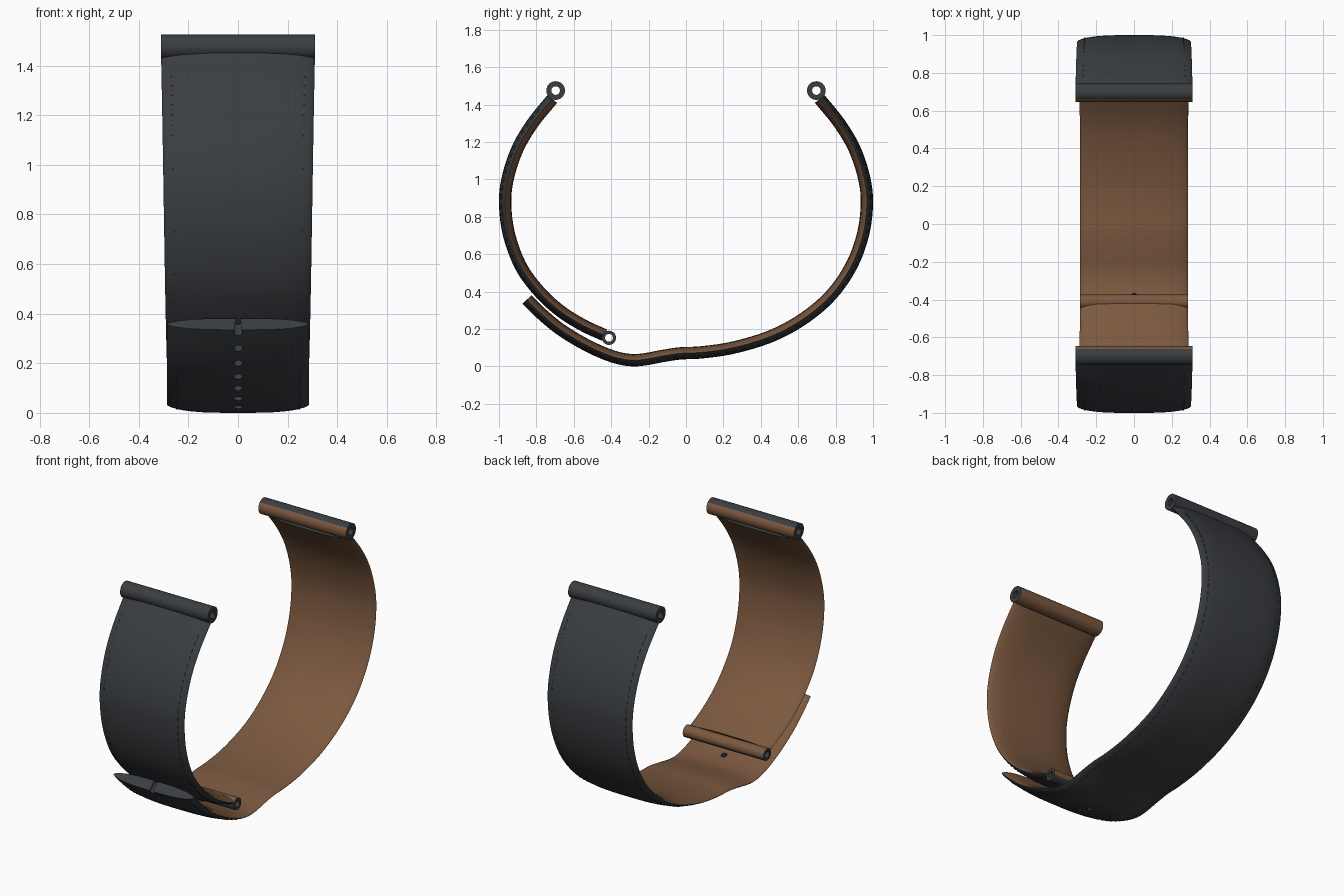
import bpy, bmesh, math
from mathutils import Vector, Matrix

if "Cube" in bpy.data.objects:
    bpy.data.objects.remove(bpy.data.objects["Cube"])

def material(name, rgb):
    m = bpy.data.materials.new(name)
    m.diffuse_color = (*rgb, 1)
    m.use_nodes = True
    m.node_tree.nodes["Principled BSDF"].inputs["Base Color"].default_value = m.diffuse_color
    return m

DARK = material("dark_leather", (0.042, 0.048, 0.053))
BROWN = material("brown_lining", (0.2, 0.1, 0.05))
T = 0.033  # half thickness of the strap

def finish(bm, name):
    bmesh.ops.recalc_face_normals(bm, faces=bm.faces)
    me = bpy.data.meshes.new(name)
    bm.to_mesh(me)
    bm.free()
    ob = bpy.data.objects.new(name, me)
    bpy.context.collection.objects.link(ob)
    me.materials.append(DARK)
    me.materials.append(BROWN)
    return ob

def smooth(ob):
    bpy.ops.object.select_all(action='DESELECT')
    ob.select_set(True)
    bpy.context.view_layer.objects.active = ob
    bpy.ops.object.shade_smooth_by_angle(angle=math.radians(35))

class Path:
    """Smooth side-view curve (y, z), sampled by arc length."""
    def __init__(self, pts, side):
        self.side = side
        p = [Vector(q) for q in pts]
        p = [2 * p[0] - p[1]] + p + [2 * p[-1] - p[-2]]
        self.pts = []
        for i in range(1, len(p) - 2):
            a, b, c, d = p[i - 1:i + 3]
            for k in range(12):
                t = k / 12
                self.pts.append(0.5 * (2 * b + (c - a) * t + (2 * a - 5 * b + 4 * c - d) * t * t
                                       + (3 * b - a - 3 * c + d) * t ** 3))
        self.pts.append(p[-2])
        self.s = [0]
        for a, b in zip(self.pts, self.pts[1:]):
            self.s.append(self.s[-1] + (b - a).length)
        self.length = self.s[-1]

    def pos(self, s):
        i = 0
        while i < len(self.s) - 2 and self.s[i + 1] < s:
            i += 1
        return self.pts[i].lerp(self.pts[i + 1], (s - self.s[i]) / (self.s[i + 1] - self.s[i]))

    def frame(self, s):
        a, b = self.pos(max(0, s - 0.02)), self.pos(min(self.length, s + 0.02))
        t = (b - a).normalized()
        c, n = self.pos(s), Vector((-t.y, t.x)) * self.side
        return Vector((0, *c)), Vector((0, *t)), Vector((0, *n))

def width(s):
    return 0.31 - 0.024 * min(1, s / 1.5)

def dome(u):
    return T * max(0, 1 - abs(u) ** 3.2) ** 0.65

# Lens-shaped strap: dark outer half, brown inner half
def strap(name, path):
    bm = bmesh.new()
    n, rows, seg = 90, [], 36
    for i in range(n + 1):
        s = path.length * i / n
        c, t, nrm = path.frame(s)
        row = []
        for k in range(seg):
            a = 2 * math.pi * k / seg
            u = math.cos(a)
            h = dome(u) * (1 if math.sin(a) >= 0 else -1)
            row.append(bm.verts.new(c + nrm * h + Vector((u * width(s), 0, 0))))
        rows.append(row)
    for r0, r1 in zip(rows, rows[1:]):
        for k in range(seg):
            j = (k + 1) % seg
            f = bm.faces.new((r0[k], r0[j], r1[j], r1[k]))
            f.material_index = 0 if k < seg // 2 else 1
    bm.faces.new(rows[0])
    bm.faces.new(rows[-1])
    return finish(bm, name)

# Hollow pin loop, brown on the side facing the wrist
def pin_loop(name, y, z, r, hole, half):
    bm = bmesh.new()
    c = Vector((0, y, z))
    inward = (Vector((0, 0, 0.85)) - c).normalized()
    prof = [(-half, r), (half, r), (half, hole), (-half, hole)]
    seg, rings = 32, []
    for k in range(seg):
        a = 2 * math.pi * k / seg
        rings.append([bm.verts.new(c + Vector((x, q * math.cos(a), q * math.sin(a)))) for x, q in prof])
    for k in range(seg):
        r0, r1 = rings[k], rings[(k + 1) % seg]
        a = 2 * math.pi * (k + 0.5) / seg
        for j in range(4):
            m = (j + 1) % 4
            f = bm.faces.new((r0[j], r0[m], r1[m], r1[j]))
            if j == 0 and Vector((0, math.cos(a), math.sin(a))).dot(inward) > 0.1:
                f.material_index = 1
    smooth(finish(bm, name))

# Row of small stitches along both edges of the outer face
def stitches(name, path, start, end):
    bm = bmesh.new()
    s = start
    while s < end:
        c, t, n = path.frame(s)
        w = width(s)
        for sx in (-1, 1):
            x = sx * (w - 0.04)
            p = c + n * (dome(x / w) - 0.001) + Vector((x, 0, 0))
            rot = Matrix((Vector((1, 0, 0)), t, n)).transposed().to_4x4()
            bmesh.ops.create_cube(bm, size=1, matrix=Matrix.Translation(p) @ rot
                                  @ Matrix.Diagonal((0.006, 0.026, 0.006, 1)))
        s += 0.045
    finish(bm, name)

upper = [(0.715, 1.43), (0.82, 1.30), (0.90, 1.165), (0.952, 1.01), (0.967, 0.87), (0.945, 0.70), (0.88, 0.53)]
long_path = Path(upper + [
    (0.77, 0.375), (0.62, 0.25), (0.45, 0.16), (0.25, 0.1), (0.08, 0.075), (-0.03, 0.07),
    (-0.13, 0.055), (-0.22, 0.038), (-0.30, 0.034), (-0.40, 0.056), (-0.53, 0.113),
    (-0.67, 0.197), (-0.78, 0.288), (-0.85, 0.358)], 1)
short_path = Path([(-y, z) for y, z in upper] + [
    (-0.78, 0.395), (-0.67, 0.295), (-0.55, 0.22), (-0.435, 0.167)], -1)

long_strap = strap("long_strap", long_path)
smooth(strap("short_strap", short_path))

# Adjustment holes near the tip of the long strap
bm = bmesh.new()
for i in range(7):
    c, t, n = long_path.frame(long_path.length - 0.014 - 0.09 * i)
    m = Matrix.Translation(c) @ Vector((0, 0, 1)).rotation_difference(n).to_matrix().to_4x4()
    bmesh.ops.create_cone(bm, cap_ends=True, segments=20, radius1=0.018, radius2=0.018, depth=0.12, matrix=m)
cutter = finish(bm, "hole_cutter")
cutter.hide_render = True
mod = long_strap.modifiers.new("holes", 'BOOLEAN')
mod.object = cutter
mod.operation = 'DIFFERENCE'
mod.solver = 'EXACT'
bpy.context.view_layer.objects.active = long_strap
bpy.ops.object.modifier_apply(modifier=mod.name)
bpy.data.objects.remove(cutter)
smooth(long_strap)

# Loops at the case ends and at the buckle end
pin_loop("long_case_loop", 0.697, 1.475, 0.05, 0.023, 0.31)
pin_loop("short_case_loop", -0.697, 1.475, 0.05, 0.023, 0.31)
pin_loop("buckle_loop", -0.412, 0.153, 0.038, 0.021, 0.285)

stitches("long_stitching", long_path, 0.1, long_path.length - 0.08)
stitches("short_stitching", short_path, 0.1, short_path.length - 0.08)
